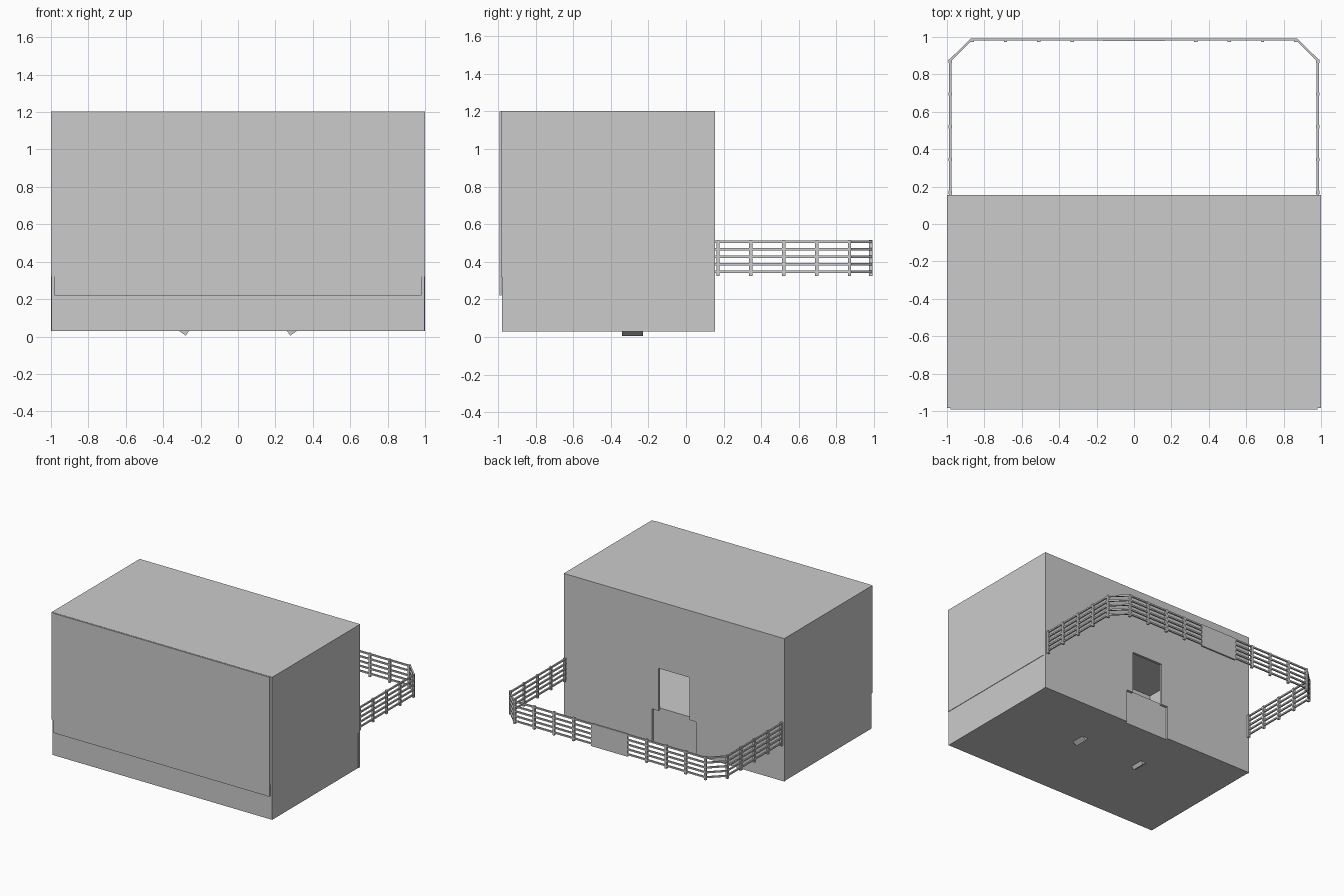
import bpy, bmesh, math
from mathutils import Vector

if "Cube" in bpy.data.objects:
    bpy.data.objects.remove(bpy.data.objects["Cube"])


def box(name, lo, hi):
    bm = bmesh.new()
    bmesh.ops.create_cube(bm, size=1)
    for v in bm.verts:
        v.co = Vector([(lo[i] + hi[i]) / 2 + v.co[i] * (hi[i] - lo[i]) for i in range(3)])
    return finish(name, bm)


def finish(name, bm):
    mesh = bpy.data.meshes.new(name)
    bm.to_mesh(mesh)
    bm.free()
    ob = bpy.data.objects.new(name, mesh)
    bpy.context.collection.objects.link(ob)
    return ob


def beam(name, a, b, width, height):
    # Rectangular bar between two points
    a, b = Vector(a), Vector(b)
    ob = box(name, (-width / 2, -height / 2, 0), (width / 2, height / 2, (b - a).length))
    ob.location = a
    ob.rotation_euler = (b - a).to_track_quat('Z', 'Y').to_euler()
    return ob


def plate(name, outline, y0, y1):
    # Outline in x/z, extruded along y
    bm = bmesh.new()
    face = bm.faces.new([bm.verts.new((x, y0, z)) for x, z in outline])
    ext = bmesh.ops.extrude_face_region(bm, geom=[face])
    for v in ext['geom']:
        if isinstance(v, bmesh.types.BMVert):
            v.co.y = y1
    bmesh.ops.recalc_face_normals(bm, faces=bm.faces)
    return finish(name, bm)


# Solid base and shell
box("base", (-0.996, -0.98, 0.03), (0.996, 0.135, 0.32))
box("front_wall", (-0.98, -0.993, 0.22), (0.98, -0.981, 1.2))
box("roof", (-1, -0.985, 1.19), (1, 0.135, 1.202))
for s in (-1, 1):
    xs = sorted((s * 0.98, s * 1.0))
    box("side_wall", (xs[0], -0.985, 0.32), (xs[1], 0.135, 1.19))

# Back wall with stepped doorway
half = [(0.2, 0.03), (0.2, 0.305), (0.14, 0.305), (0.14, 0.653)]
outline = [(1, 0.03), (1, 1.202), (-1, 1.202), (-1, 0.03)]
outline += [(-x, z) for x, z in half] + half[::-1]
plate("back_wall", outline, 0.135, 0.155)

# Slanted legs poking through the floor
for s in (-1, 1):
    beam("slanted_leg", (s * 0.298, -0.285, 0.018), (s * 0.02, -0.285, 0.41), 0.045, 0.11).rotation_euler = \
        (0, -s * math.atan2(0.278, 0.392), 0)
    ob = bpy.context.collection.objects[-1]
    ob.data.transform(ob.rotation_euler.to_matrix().to_4x4().inverted() @ ob.rotation_euler.to_matrix().to_4x4())

# Fence posts, rails and gate panel
E = 0.983
for s in (-1, 1):
    posts = [(E, 0.17 + 0.175 * i) for i in range(5)]
    posts += [(0.865 - 0.178 * i, E) for i in range(4)]
    for x, y in posts:
        box("fence_post", (s * x - 0.009, y - 0.009, 0.325), (s * x + 0.009, y + 0.009, 0.517))
    path = [(E, 0.155), (E, 0.875), (0.87, 0.986), (0.16, 0.986)]
    for z in (0.348, 0.388, 0.427, 0.467, 0.507):
        for (x0, y0), (x1, y1) in zip(path, path[1:]):
            beam("fence_rail", (s * x0, y0, z), (s * x1, y1, z), 0.012, 0.012)
box("gate_panel", (-0.165, 0.978, 0.33), (0.165, 0.993, 0.515))
